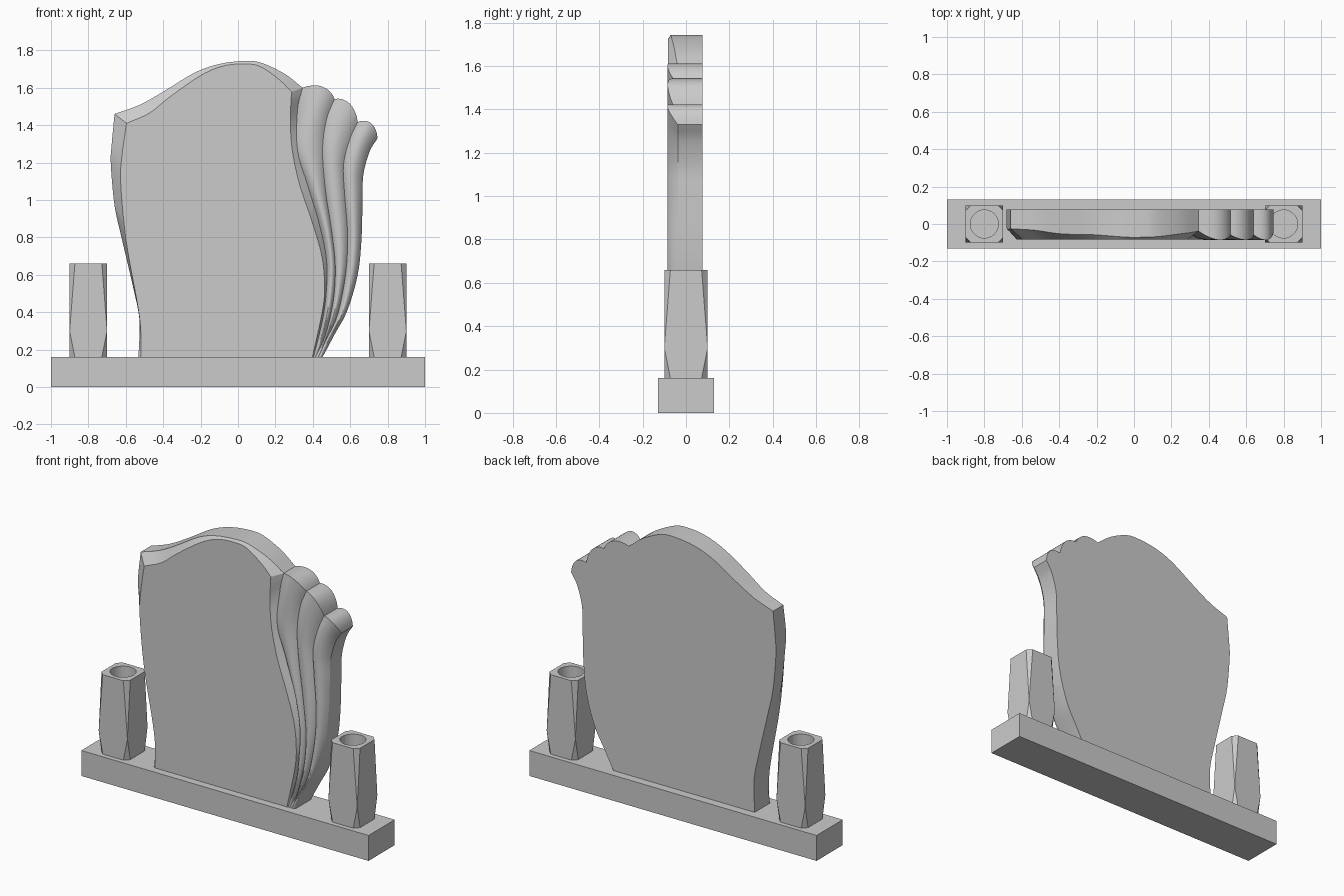
import bpy, bmesh, math
from mathutils import Vector

if "Cube" in bpy.data.objects:
    bpy.data.objects.remove(bpy.data.objects["Cube"])

FRONT, BACK, FLOOR = -0.082, 0.077, 0.16


def finish(bm, name, smooth=False):
    bmesh.ops.remove_doubles(bm, verts=bm.verts, dist=0.0003)
    bmesh.ops.recalc_face_normals(bm, faces=bm.faces)
    me = bpy.data.meshes.new(name)
    bm.to_mesh(me)
    bm.free()
    ob = bpy.data.objects.new(name, me)
    bpy.context.collection.objects.link(ob)
    if smooth:
        bpy.ops.object.select_all(action='DESELECT')
        ob.select_set(True)
        bpy.context.view_layer.objects.active = ob
        bpy.ops.object.shade_smooth_by_angle(angle=math.radians(25))
    return ob


def curve(pts, steps=5):
    """Catmull-Rom curve through 2D (x, z) points."""
    p = [Vector(q) for q in pts]
    p = [2 * p[0] - p[1]] + p + [2 * p[-1] - p[-2]]
    out = []
    for i in range(1, len(p) - 2):
        a, b, c, d = p[i - 1:i + 3]
        for k in range(steps):
            t = k / steps
            out.append(0.5 * (2 * b + (c - a) * t + (2 * a - 5 * b + 4 * c - d) * t * t
                              + (3 * b - a - 3 * c + d) * t ** 3))
    return out + [p[-2]]


# Tablet edges: outer silhouette and the inner edge of its chamfer
left_out = curve([(-.532, .16), (-.527, .36), (-.56, .53), (-.623, .8), (-.66, .97),
                  (-.68, 1.19), (-.676, 1.29), (-.66, 1.46)])
left_in = curve([(-.52, .16), (-.52, .3), (-.537, .44), (-.585, .7), (-.61, .88),
                 (-.628, 1.11), (-.62, 1.24), (-.596, 1.41)])
top_out = curve([(-.66, 1.46), (-.527, 1.508), (-.393, 1.583), (-.233, 1.68), (-.1, 1.727),
                 (.035, 1.743), (.126, 1.733), (.25, 1.674), (.345, 1.6)])
top_in = curve([(-.596, 1.41), (-.473, 1.465), (-.366, 1.55), (-.2, 1.665), (-.08, 1.716),
                (.035, 1.727), (.12, 1.713), (.222, 1.642), (.286, 1.578)])
right_in = curve([(.286, 1.578), (.28, 1.43), (.29, 1.267), (.33, 1.08), (.393, .893),
                  (.447, .706), (.463, .545), (.452, .41), (.398, .16)])
# Grooves between the fanned ribs, top to bottom
grooves = [curve(g) for g in (
    [(.345, 1.6), (.318, 1.48), (.318, 1.267), (.372, 1.08), (.436, .866),
     (.473, .68), (.473, .52), (.452, .36), (.404, .16)],
    [(.516, 1.54), (.473, 1.43), (.452, 1.267), (.468, 1.05), (.5, .84),
     (.52, .65), (.51, .465), (.468, .28), (.414, .16)],
    [(.64, 1.417), (.596, 1.32), (.564, 1.187), (.57, 1.03), (.586, .81),
     (.575, .6), (.532, .385), (.47, .25), (.43, .16)],
    [(.746, 1.33), (.703, 1.257), (.67, 1.134), (.666, 1.0), (.66, .786),
     (.64, .6), (.585, .41), (.516, .28), (.452, .16)])]


def flat(pts, y):
    return [Vector((p.x, y, p.y)) for p in pts]


def chamfer(outer, inner):
    return [Vector((o.x, FRONT + .7 * (o - i).length, o.y)) for o, i in zip(outer, inner)]


bm = bmesh.new()


def strip(a, b):
    for i in range(len(a) - 1):
        q = [a[i], a[i + 1], b[i + 1], b[i]]
        if (q[0] - q[3]).length < 1e-5 and (q[1] - q[2]).length < 1e-5:
            continue
        bm.faces.new([bm.verts.new(v) for v in q])


# Chamfers and front panel
L, T, G0 = chamfer(left_out, left_in), chamfer(top_out, top_in), chamfer(grooves[0], right_in)
for outer, inner in ((L, left_in), (T, top_in), (G0, right_in)):
    strip(outer, flat(inner, FRONT))
panel = flat(left_in + top_in[1:] + right_in[1:], FRONT)
bm.faces.new([bm.verts.new(v) for v in panel])

# Rounded ribs
rows = len(grooves[0])
lines = [G0]
for k in (1, 2, 3):
    depth = .042 if k == 3 else .022
    lines.append([Vector((p.x, -.08 + depth * min(1, (p - q).length / .09), p.y))
                  for p, q in zip(grooves[k], grooves[k - 1])])
SEG = 10
rib_tops = []
for a, b in zip(lines, lines[1:]):
    cols = []
    for j in range(SEG + 1):
        s = j / SEG
        hump = max(0, math.sin(math.pi * s)) ** .8
        col = []
        for r in range(rows):
            v = a[r].lerp(b[r], s)
            mean = (a[r].y + b[r].y) / 2
            v.y -= hump * (.085 + mean) * min(1, (a[r] - b[r]).length / .05)
            w = max(0, 1 - r / 6)
            v += Vector((.02, 0, .036)) * hump * w
            col.append(v)
        cols.append(col)
    for c, d in zip(cols, cols[1:]):
        strip(c, d)
    rib_tops += [c[0] for c in cols][(1 if rib_tops else 0):]

# Side walls and back
outline = L + T[1:] + rib_tops[1:] + lines[3][1:]
back = [Vector((v.x, BACK, v.z)) for v in outline]
strip(outline, back)
bm.faces.new([bm.verts.new(v) for v in back])
finish(bm, "headstone", True)

# Plinth
bm = bmesh.new()
bmesh.ops.create_cube(bm, size=1)
bmesh.ops.scale(bm, vec=(2, .26, FLOOR), verts=bm.verts)
bmesh.ops.translate(bm, vec=(0, 0, FLOOR / 2), verts=bm.verts)
finish(bm, "plinth")


# Faceted vases with a bored hole
def vase(x, name):
    bm = bmesh.new()
    h, c = .1, .072
    for sx in (-1, 1):
        for sy in (-1, 1):
            bm.verts.new((x + sx * h, sy * h, .3))
            for z in (FLOOR, .66):
                bm.verts.new((x + sx * h, sy * c, z))
                bm.verts.new((x + sx * c, sy * h, z))
    bmesh.ops.convex_hull(bm, input=bm.verts)
    bmesh.ops.dissolve_limit(bm, angle_limit=.01, verts=bm.verts, edges=bm.edges)
    body = finish(bm, name)
    bm = bmesh.new()
    bmesh.ops.create_cone(bm, cap_ends=True, segments=40, radius1=.075, radius2=.075, depth=.6)
    bmesh.ops.translate(bm, vec=(x, 0, .66), verts=bm.verts)
    cutter = finish(bm, name + "_hole_cutter")
    cutter.hide_render = True
    cutter.hide_set(True)
    mod = body.modifiers.new("hole", 'BOOLEAN')
    mod.operation, mod.object, mod.solver = 'DIFFERENCE', cutter, 'EXACT'


vase(-.8, "left_vase")
vase(.8, "right_vase")
